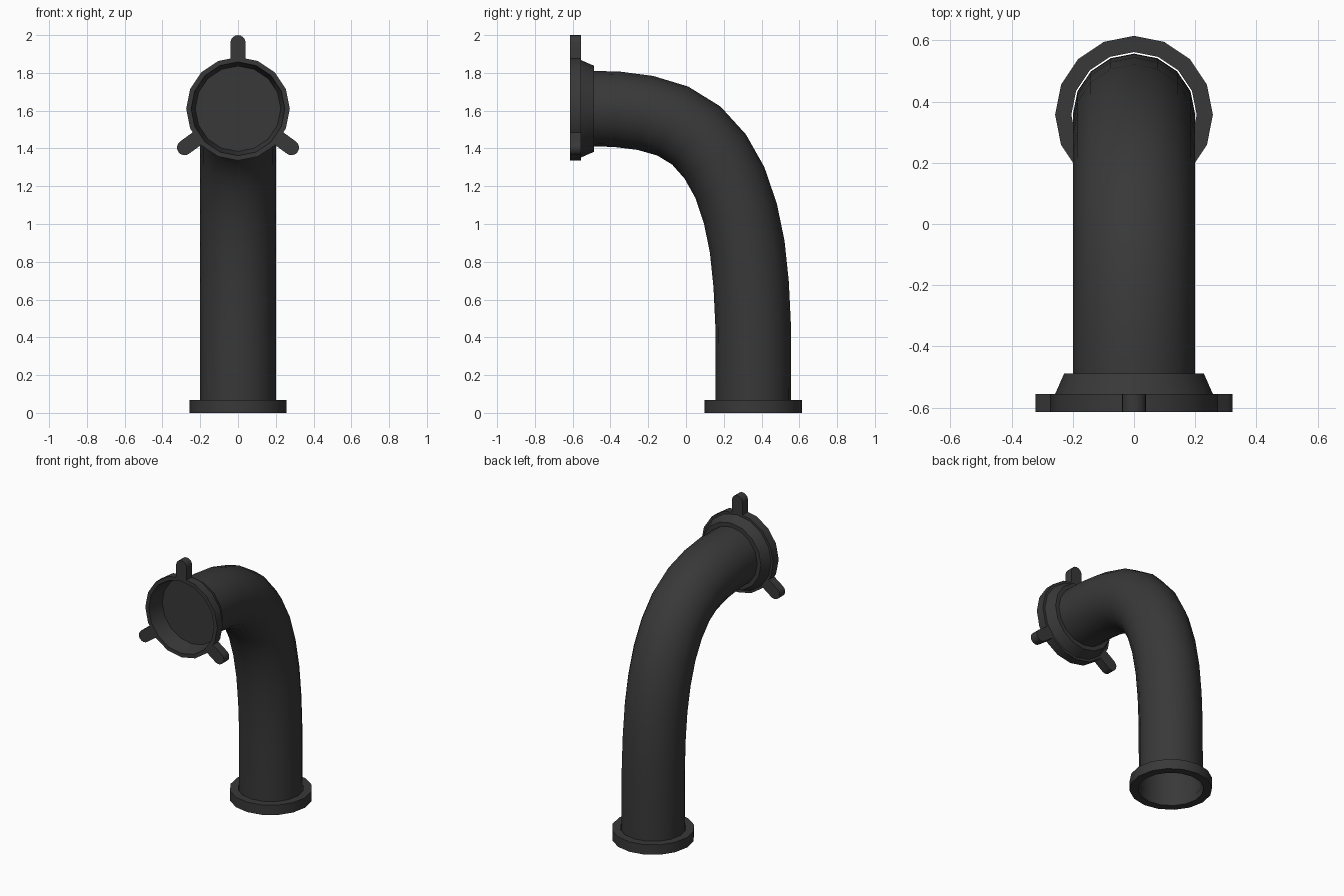
import bpy, bmesh, math
from mathutils import Vector

if "Cube" in bpy.data.objects:
    bpy.data.objects.remove(bpy.data.objects["Cube"])

SIDES = 16
PIPE_Y = 0.357          # pipe foot position
HEAD_Z = 1.61           # height of the coupling axis

mat = bpy.data.materials.new("dark_grey")
mat.diffuse_color = (0.04, 0.04, 0.04, 1)
mat.use_nodes = True
mat.node_tree.nodes["Principled BSDF"].inputs["Base Color"].default_value = mat.diffuse_color


def finish(name, bm):
    bmesh.ops.remove_doubles(bm, verts=bm.verts, dist=1e-5)
    bmesh.ops.recalc_face_normals(bm, faces=bm.faces)
    me = bpy.data.meshes.new(name)
    bm.to_mesh(me)
    bm.free()
    ob = bpy.data.objects.new(name, me)
    bpy.context.collection.objects.link(ob)
    me.materials.append(mat)
    bpy.ops.object.select_all(action='DESELECT')
    ob.select_set(True)
    bpy.context.view_layer.objects.active = ob
    bpy.ops.object.shade_smooth_by_angle(angle=math.radians(35))
    return ob


def loft(name, rings, closed=False):
    """Skin a list of rings (centre, side axis, up axis, radius)."""
    bm = bmesh.new()
    loops = []
    for c, u, v, r in rings:
        loops.append([bm.verts.new(c + r * (math.cos(a) * u + math.sin(a) * v))
                      for a in (2 * math.pi * i / SIDES for i in range(SIDES))])
    pairs = list(zip(loops, loops[1:]))
    if closed:
        pairs.append((loops[-1], loops[0]))
    for a, b in pairs:
        for i in range(SIDES):
            j = (i + 1) % SIDES
            bm.faces.new((a[i], a[j], b[j], b[i]))
    return finish(name, bm)


X, Y, Z = Vector((1, 0, 0)), Vector((0, 1, 0)), Vector((0, 0, 1))

# Bent pipe swept along its centre line (y, z)
path = [(PIPE_Y, 0.04), (0.355, 0.47), (0.345, 0.68), (0.324, 0.88),
        (0.288, 1.055), (0.232, 1.22), (0.155, 1.357), (0.055, 1.468),
        (-0.07, 1.545), (-0.215, 1.588), (-0.37, 1.608), (-0.492, HEAD_Z)]
pts = [Vector((0, y, z)) for y, z in path]
rings = []
for i, p in enumerate(pts):
    if i == 0:
        t = Z
    elif i == len(pts) - 1:
        t = -Y
    else:
        t = ((pts[i + 1] - p).normalized() + (p - pts[i - 1]).normalized()).normalized()
    rings.append((p, X, t.cross(X), 0.2))
loft("bent_pipe", rings)

# Foot flange ring (radius, z)
foot = [(0.205, 0), (0.258, 0), (0.258, 0.068), (0.205, 0.068)]
loft("foot_flange", [(Vector((0, PIPE_Y, z)), X, Y, r) for r, z in foot], closed=True)

# Coupling: rim, tapered back and recessed disc (radius, y)
head = [(0.19, -0.488), (0.228, -0.488), (0.258, -0.556), (0.274, -0.556),
        (0.274, -0.615), (0.248, -0.615), (0.226, -0.5), (0, -0.5)]
loft("coupling", [(Vector((0, y, HEAD_Z)), X, Z, r) for r, y in head])


# Rounded locking tabs around the rim
def tab(name, degrees):
    a = math.radians(degrees)
    d = Vector((math.cos(a), 0, math.sin(a)))
    s = d.cross(Y)
    w, r0, r1 = 0.04, 0.25, 0.35
    outline = [(r0, -w)] + [(r1 + w * math.cos(t), w * math.sin(t)) for t in
                            (math.pi * (k / 8 - 0.5) for k in range(9))] + [(r0, w)]
    bm = bmesh.new()
    f = bm.faces.new([bm.verts.new(Vector((0, -0.615, HEAD_Z)) + d * r + s * q)
                      for r, q in outline])
    ext = bmesh.ops.extrude_face_region(bm, geom=[f])
    bmesh.ops.translate(bm, vec=(0, 0.059, 0),
                        verts=[g for g in ext["geom"] if isinstance(g, bmesh.types.BMVert)])
    finish(name, bm)


for name, ang in (("top_tab", 90), ("left_tab", 216), ("right_tab", 324)):
    tab(name, ang)
